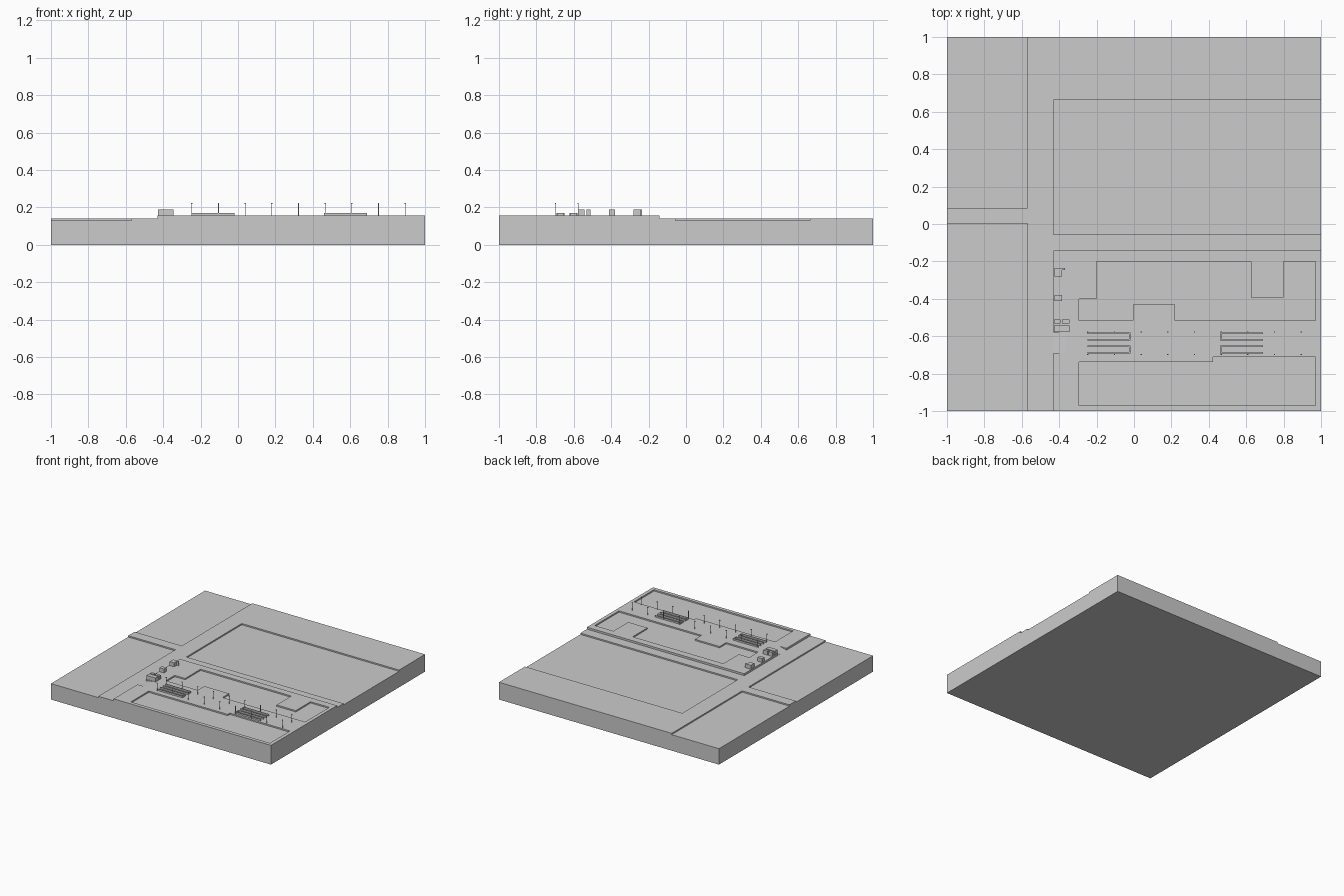
import bpy, bmesh

if "Cube" in bpy.data.objects:
    bpy.data.objects.remove(bpy.data.objects["Cube"])

grey = bpy.data.materials.new("light_grey")
grey.diffuse_color = (0.6, 0.6, 0.6, 1)
grey.use_nodes = True
grey.node_tree.nodes["Principled BSDF"].inputs["Base Color"].default_value = grey.diffuse_color

TOP, WALK, LOW, PLOT = 0.158, 0.142, 0.131, 0.147


def finish(name, bm):
    bmesh.ops.recalc_face_normals(bm, faces=bm.faces)
    me = bpy.data.meshes.new(name)
    bm.to_mesh(me)
    bm.free()
    me.materials.append(grey)
    ob = bpy.data.objects.new(name, me)
    bpy.context.collection.objects.link(ob)
    return ob


def extrude(bm, pts, vec):
    f = bm.faces.new([bm.verts.new(p) for p in pts])
    r = bmesh.ops.extrude_face_region(bm, geom=[f])
    bmesh.ops.translate(bm, vec=vec, verts=[v for v in r["geom"] if isinstance(v, bmesh.types.BMVert)])


def prism(name, outline, z0, z1):
    bm = bmesh.new()
    extrude(bm, [(x, y, z0) for x, y in outline], (0, 0, z1 - z0))
    return finish(name, bm)


def rect(x0, x1, y0, y1):
    return [(x0, y0), (x1, y0), (x1, y1), (x0, y1)]


def carve(target, cutter):
    cutter.hide_render = True
    mod = target.modifiers.new("cut", "BOOLEAN")
    mod.operation, mod.solver, mod.object = "DIFFERENCE", "EXACT", cutter
    bpy.context.view_layer.objects.active = target
    bpy.ops.object.modifier_apply(modifier=mod.name)
    bpy.data.objects.remove(cutter)


# ground block, carved down from the raised platform level
ground = prism("ground", rect(-1, 1, -1, 1), 0, TOP)

# walkway level around the platform
carve(ground, prism("walk_cut", [(-1.1, -1.1), (-0.43, -1.1), (-0.43, -0.142), (1.1, -0.142),
                                 (1.1, 1.1), (-1.1, 1.1)], WALK, 0.3))
# low strips either side of the crossing, and the sunken field
for y0, y1 in ((-1.1, 0.002), (0.085, 1.1)):
    carve(ground, prism("road_cut", rect(-1.1, -0.57, y0, y1), LOW, 0.3))
carve(ground, prism("field_cut", rect(-0.43, 1.1, -0.057, 0.663), LOW, 0.3))

# two sunken plots on the platform
back_plot = [(-0.295, -0.515), (-0.005, -0.515), (-0.005, -0.43), (0.22, -0.43), (0.22, -0.515),
             (0.97, -0.515), (0.97, -0.2), (0.8, -0.2), (0.8, -0.392), (0.625, -0.392),
             (0.625, -0.2), (-0.2, -0.2), (-0.2, -0.4), (-0.295, -0.4)]
front_plot = [(-0.295, -0.97), (0.97, -0.97), (0.97, -0.71), (0.423, -0.71), (0.423, -0.737),
              (-0.295, -0.737)]
for outline in (back_plot, front_plot):
    carve(ground, prism("plot_cut", outline, PLOT, 0.3))

# entrance ramp up to the platform
bm = bmesh.new()
extrude(bm, [(x, -0.69, z) for x, z in ((-0.45, 0.1422), (-0.43, 0.1422), (-0.355, 0.162), (-0.45, 0.17))],
        (0, 0.11, 0))
carve(ground, finish("ramp_cut", bm))

# small buildings along the left edge
buildings = [
    [(-0.425, -0.28), (-0.385, -0.28), (-0.385, -0.247), (-0.37, -0.247), (-0.37, -0.235), (-0.425, -0.235)],
    rect(-0.425, -0.385, -0.411, -0.38),
    rect(-0.428, -0.393, -0.532, -0.51),
    rect(-0.385, -0.345, -0.532, -0.51),
    rect(-0.428, -0.345, -0.577, -0.542),
]
for i, outline in enumerate(buildings):
    prism(f"building_{i + 1}", outline, TOP - 0.002, 0.19)

# low U-shaped rails, open towards the outside ends
T = 0.007
for x0, x1, closed in ((-0.248, -0.02, 1), (0.46, 0.69, 0)):
    for y0, y1 in ((-0.622, -0.58), (-0.692, -0.65)):
        u = [(x0, y0), (x1, y0), (x1, y0 + T), (x0 + T, y0 + T), (x0 + T, y1 - T),
             (x1, y1 - T), (x1, y1), (x0, y1)]
        if closed:
            u = [(x0 + x1 - x, y) for x, y in u]
        prism("rail", u, TOP - 0.002, 0.171)

# two rows of lamp posts
for y in (-0.577, -0.698):
    for i in range(9):
        x = -0.247 + i * 0.1426
        bm = bmesh.new()
        for h, z0, z1 in ((0.0015, TOP - 0.002, 0.22), (0.0035, 0.218, 0.224)):
            extrude(bm, [(px, py, z0) for px, py in rect(x - h, x + h, y - h, y + h)], (0, 0, z1 - z0))
        finish("lamp_post", bm)
